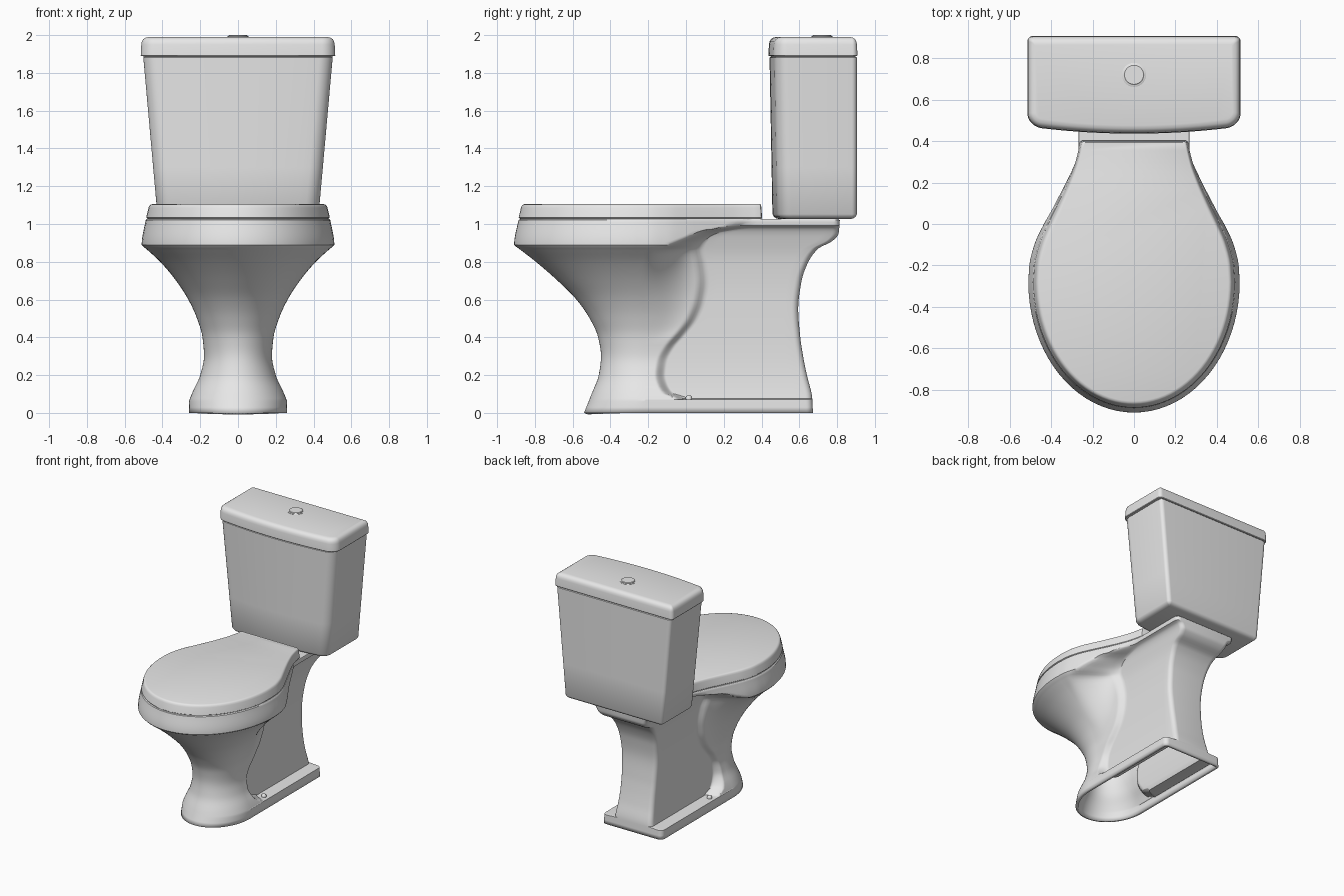
import bpy, math

if "Cube" in bpy.data.objects:
    bpy.data.objects.remove(bpy.data.objects["Cube"])

mat = bpy.data.materials.new("porcelain")
mat.diffuse_color = (0.8, 0.8, 0.8, 1)
mat.use_nodes = True
mat.node_tree.nodes["Principled BSDF"].inputs["Base Color"].default_value = mat.diffuse_color


def loft(name, rings, bottom=True):
    """Skin a stack of equal-length rings, listed bottom to top."""
    n = len(rings[0])
    verts = [p for r in rings for p in r]
    faces = [(i * n + j, i * n + (j + 1) % n, (i + 1) * n + (j + 1) % n, (i + 1) * n + j)
             for i in range(len(rings) - 1) for j in range(n)]
    faces.append([(len(rings) - 1) * n + j for j in range(n)])
    if bottom:
        faces.append(list(range(n))[::-1])
    me = bpy.data.meshes.new(name)
    me.from_pydata(verts, [], faces)
    me.materials.append(mat)
    ob = bpy.data.objects.new(name, me)
    bpy.context.collection.objects.link(ob)
    return ob


def curve(*pts):
    """Smooth monotone interpolation through (position, value) points."""
    xs, ys = [p[0] for p in pts], [p[1] for p in pts]
    d = [(ys[i + 1] - ys[i]) / (xs[i + 1] - xs[i]) for i in range(len(xs) - 1)]
    m = [d[0]] + [2 * a * b / (a + b) if a * b > 0 else 0 for a, b in zip(d, d[1:])] + [d[-1]]

    def f(x):
        x = min(max(x, xs[0]), xs[-1])
        i = max(k for k in range(len(d)) if xs[k] <= x)
        h = xs[i + 1] - xs[i]
        t = (x - xs[i]) / h
        return ((1 + 2 * t) * (1 - t) ** 2 * ys[i] + t * (1 - t) ** 2 * h * m[i]
                + t * t * (3 - 2 * t) * ys[i + 1] + t * t * (t - 1) * h * m[i + 1])
    return f


def ease(a, b, x):
    t = min(max((x - a) / (b - a), 0), 1)
    return t * t * (3 - 2 * t)


def mirror_ring(half, z):
    """Close a half outline that runs front to back along +x."""
    return [(x, y, z) for x, y in half] + [(-x, y, z) for x, y in half[-2:0:-1]]


# Bowl and pedestal: profiles over height
front = curve((0, -.54), (.1, -.5), (.2, -.462), (.3, -.45), (.4, -.465), (.5, -.51), (.6, -.58),
              (.7, -.68), (.8, -.795), (.87, -.885), (.89, -.91), (1.03, -.885))
width = curve((0, .26), (.06, .258), (.1, .245), (.2, .2), (.3, .18), (.4, .188), (.5, .217), (.6, .263),
              (.7, .328), (.8, .412), (.87, .488), (.89, .51), (1.03, .487))
back = curve((0, .672), (.08, .668), (.2, .64), (.3, .62), (.4, .605), (.55, .594), (.7, .612),
             (.8, .648), (.87, .7), (.91, .775), (.95, .808), (1.03, .815))
panel = curve((0, .26), (.07, .258), (.076, .165), (.3, .15), (.6, .16), (.8, .18), (.92, .21),
              (.97, .23), (.985, .245), (.992, .265), (1.03, .268))
recess = curve((0, -.03), (.08, -.03), (.1, -.09), (.15, -.125), (.2, -.138), (.27, -.13), (.35, -.09),
               (.42, -.03), (.5, .03), (.6, .07), (.7, .085), (.8, .075), (.87, .06), (.9, .07),
               (.93, .1), (.96, .17), (.985, .3), (1.03, .36))
taper = curve((0, -.2), (.5, -.2), (.7, -.235), (.85, -.2), (.89, -.1), (.93, .0), (.96, .06),
              (.985, .2), (1.03, .3))
step = curve((0, .09), (.08, .09), (.2, .045), (.4, .035), (.9, .03), (.985, .01), (1.03, 0))
mid = curve((0, -.22), (.3, -.22), (.6, -.24), (.89, -.28), (1.03, -.28))
rim = curve((-.28, .51), (-.2, .505), (-.1, .481), (0, .438), (.1, .388), (.2, .338), (.3, .296),
            (.4, .273), (.5, .268), (.82, .268))


def body_half(z):
    yf, ym, yb, yc, w = front(z), mid(z), back(z), recess(z), width(z)
    p, rc = panel(z), .035
    s = max(0, min(step(z), w - p))

    def x_at(y):
        full = w * rim(y - ym - .28) / .51
        x = p + s * (1 - ease(yc - .03, yc + .03, y))
        x += max(0, full - p - s) * (1 - ease(taper(z), yc + .02, y))
        k = max(0, y - (yb - rc))
        return x - rc + math.sqrt(max(0, rc * rc - k * k))
    half = [(w * math.sin(a), ym - (ym - yf) * math.cos(a))
            for a in (math.pi / 2 * i / 20 for i in range(20))]
    ys = [ym + (yc + .04 - ym) * i / 24 for i in range(24)]
    ys += [yc + .04 + (yb - rc - yc - .04) * i / 12 for i in range(12)]
    ys += [yb - rc + rc * math.sin(math.pi / 2 * i / 6) for i in range(7)]
    return half + [(x_at(y), y) for y in ys] + [(0, yb)]


levels = [0, .03, .06, .07, .073, .076, .085]
levels += [.1 + .02 * i for i in range(39)]
levels += [.87, .88, .89, .9, .91, .92, .93, .94, .95, .96, .97, .978, .985, .989, .992, 1.01, 1.02]
body = loft("bowl_and_pedestal",
            [mirror_ring(body_half(z), z) for z in levels]
            + [mirror_ring([(x * .99, y * .99) for x, y in body_half(1.025)], 1.026)], bottom=False)
shell = body.modifiers.new("hollow", 'SOLIDIFY')
shell.thickness, shell.offset = .022, -1


# Seat lid: same outline as the rim, pulled in
def lid_half(inset):
    a, ym, yf, yb = .51 - inset, -.28, -.91 + inset, .41 - inset * .3
    half = [(a * math.sin(t), ym - (ym - yf) * math.cos(t))
            for t in (math.pi / 2 * i / 24 for i in range(24))]
    ys = [ym + (yb - .012 - ym) * i / 24 for i in range(25)]
    half += [(rim(y) - inset * (1 - .5 * ease(0, .4, y)), y) for y in ys]
    x, y = half[-1]
    return half + [(x - .004, yb - .004), (x - .014, yb), (0, yb)]


loft("seat_lid", [mirror_ring(lid_half(i), z) for i, z in
                  [(.03, 1.022), (.03, 1.03), (.024, 1.034), (.036, 1.085),
                   (.04, 1.096), (.046, 1.102), (.055, 1.105)]])


# Cistern outline: rounded rectangle with a bowed front
def tank_half(hw, yf, yb, inset=0):
    hw, yf, yb = hw - inset, yf + inset, yb - inset
    rf, rb = max(.07 - inset, .02), max(.03 - inset, .01)
    half = [((hw - rf) * i / 10, yf) for i in range(10)]
    for cx, cy, r, a0 in ((hw - rf, yf + rf, rf, -90), (hw - rb, yb - rb, rb, 0)):
        for i in range(9):
            t = math.radians(a0 + 90 * i / 8)
            half.append((cx + r * math.cos(t), cy + r * math.sin(t)))
    half.append((0, yb))
    return [(x, y + .035 * (x / hw) ** 2 * (yb - y) / (yb - yf)) for x, y in half]


def tank_ring(z, inset=0):
    t = (z - 1.03) / .86
    return mirror_ring(tank_half(.425 + .077 * t, .458 - .016 * t, .905, inset), z)


loft("tank", [tank_ring(1.026, .035), tank_ring(1.03, .02), tank_ring(1.038, .008), tank_ring(1.052),
              tank_ring(1.3), tank_ring(1.6), tank_ring(1.882), tank_ring(1.886, .008), tank_ring(1.893, .008)])
loft("tank_lid", [mirror_ring(tank_half(.515, .436, .908, i), z) for i, z in
                  [(.012, 1.888), (.003, 1.889), (0, 1.893), (.003, 1.95), (.006, 1.965), (.013, 1.978),
                   (.024, 1.986), (.04, 1.99)]])


# Round details: flush button and floor bolt caps
def turned(name, x, y, profile, n=32):
    loft(name, [[(x + r * math.cos(2 * math.pi * j / n), y + r * math.sin(2 * math.pi * j / n), z)
                 for j in range(n)] for r, z in profile])


turned("flush_button_ring", 0, .72, [(.058, 1.985), (.058, 1.992), (.054, 1.994)])
turned("flush_button", 0, .72, [(.05, 1.985), (.05, 1.997), (.046, 2.0)])
for side, sx in (("right", 1), ("left", -1)):
    turned(side + "_bolt_cap", sx * .215, .015,
           [(.018, .07), (.018, .08), (.015, .087), (.009, .092), (.003, .093)], 16)

# Smooth shading with crisp edges
for ob in bpy.data.objects:
    ob.select_set(True)
bpy.context.view_layer.objects.active = body
bpy.ops.object.shade_smooth_by_angle(angle=math.radians(35))
